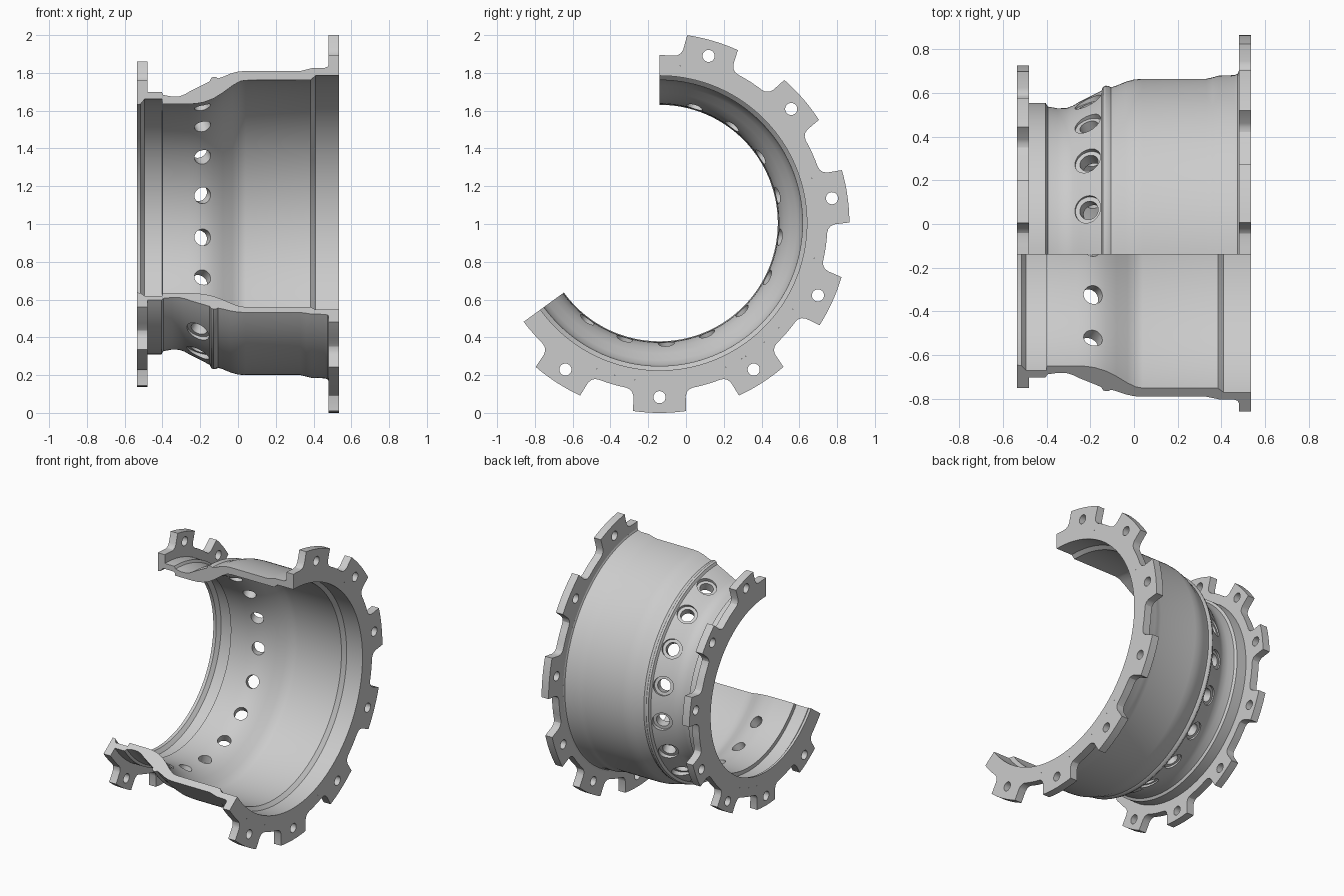
import bpy, bmesh
from math import sin, cos, radians
from mathutils import Vector, Matrix

if "Cube" in bpy.data.objects:
    bpy.data.objects.remove(bpy.data.objects["Cube"])

CY, CZ = -0.14, 1.005          # casing axis (runs along x)
A0, A1 = -144.0, 90.0          # kept sector of the ring
PITCH = 360 / 11               # flange lug spacing


def polar(x, r, a):
    a = radians(a)
    return Vector((x, CY + r * cos(a), CZ + r * sin(a)))


def finish(bm, name):
    bmesh.ops.recalc_face_normals(bm, faces=bm.faces)
    me = bpy.data.meshes.new(name)
    bm.to_mesh(me)
    bm.free()
    ob = bpy.data.objects.new(name, me)
    bpy.context.collection.objects.link(ob)
    return ob


def sweep(name, sections):
    """Skin closed (x, r) cross-sections placed at successive angles."""
    bm = bmesh.new()
    rings = [[bm.verts.new(polar(x, r, a)) for x, r in prof] for a, prof in sections]
    n = len(rings[0])
    for p, q in zip(rings, rings[1:]):
        for i in range(n):
            j = (i + 1) % n
            bm.faces.new((p[i], p[j], q[j], q[i]))
    bm.faces.new(rings[0])
    bm.faces.new(rings[-1])
    return finish(bm, name)


def cylinders(name, radius, depth, places):
    """Cutter made of many cylinders, places = (centre, direction)."""
    bm = bmesh.new()
    for c, d in places:
        m = Matrix.Translation(c) @ d.to_track_quat('Z', 'Y').to_matrix().to_4x4()
        bmesh.ops.create_cone(bm, cap_ends=True, segments=32, radius1=radius,
                              radius2=radius, depth=depth, matrix=m)
    ob = finish(bm, name)
    ob.hide_render = True
    return ob


def cut(ob, *cutters):
    bpy.ops.object.select_all(action='DESELECT')
    bpy.context.view_layer.objects.active = ob
    ob.select_set(True)
    for c in cutters:
        mod = ob.modifiers.new("holes", 'BOOLEAN')
        mod.operation, mod.solver, mod.object = 'DIFFERENCE', 'EXACT', c
        bpy.ops.object.modifier_apply(modifier=mod.name)
        bpy.data.objects.remove(c)
    bpy.ops.object.shade_smooth_by_angle(angle=radians(25))


# Casing wall: outer profile left to right, then inner profile back
outer = [(-.535, .695), (-.48, .695), (-.405, .695), (-.395, .678), (-.35, .67), (-.31, .671),
         (-.28, .682), (-.25, .70), (-.15, .75), (-.142, .768), (-.13, .774), (-.115, .772),
         (-.105, .766), (-.08, .774), (-.04, .791), (0, .802), (.04, .805), (.33, .805),
         (.36, .812), (.39, .82), (.46, .822), (.475, .828), (.48, .84), (.535, .84)]
inner = [(.535, .78), (.41, .78), (.385, .757), (.04, .756), (.01, .75), (-.03, .727),
         (-.08, .69), (-.13, .659), (-.18, .64), (-.22, .633), (-.26, .63), (-.40, .63),
         (-.402, .656), (-.495, .656), (-.515, .63), (-.535, .626)]
steps = 117
casing = sweep("casing_wall", [(A0 + (A1 - A0) * i / steps, outer + inner)
                               for i in range(steps + 1)])

# Row of counterbored holes, square to the conical band
tilt = radians(18)
bores, seats = [], []
for k in range(11):
    a = 73.2 - 20 * k
    d = Vector((-sin(tilt), cos(tilt) * cos(radians(a)), cos(tilt) * sin(radians(a))))
    base = polar(-.187, .64, a)
    bores.append((base + d * .05, d))
    seats.append((base + d * (.062 + .06), d))
cut(casing, cylinders("seat_cutter", .065, .12, seats),
    cylinders("bore_cutter", .044, .3, bores))


# Scalloped flanges with bolt holes
def flange(name, x0, x1, r_in, valley, top, half, r_bolt):
    h = top - valley
    side = [(half, top), (half + .6, valley + .32 * h), (half + 1.2, valley + .15 * h),
            (half + 2.2, valley + .04 * h), (half + 3.5, valley), (half + 6, valley)]
    lug = [(-o, r) for o, r in reversed(side)]
    lug += [(half * t / 4, top) for t in range(-3, 4)] + side
    centres = [-90 + PITCH * k for k in range(-1, 6)]
    outline = [(A0, valley), (A0 + 2.4, valley)]
    for c in centres:
        outline += [(c + o, r) for o, r in lug]
        outline.append((c + PITCH / 2, valley))
    outline = sorted(p for p in outline if A0 <= p[0] <= A1 - .01) + [(A1, valley)]
    ob = sweep(name, [(a, [(x0, r_in), (x1, r_in), (x1, r), (x0, r)]) for a, r in outline])
    bolts = [(polar((x0 + x1) / 2, r_bolt, c), Vector((1, 0, 0))) for c in centres]
    cut(ob, cylinders("bolt_cutter", .032, .2, bolts))


flange("small_flange", -.535, -.48, .695, .757, .867, 6.7, .80)
flange("large_flange", .48, .535, .84, .889, 1.005, 8.0, .922)
